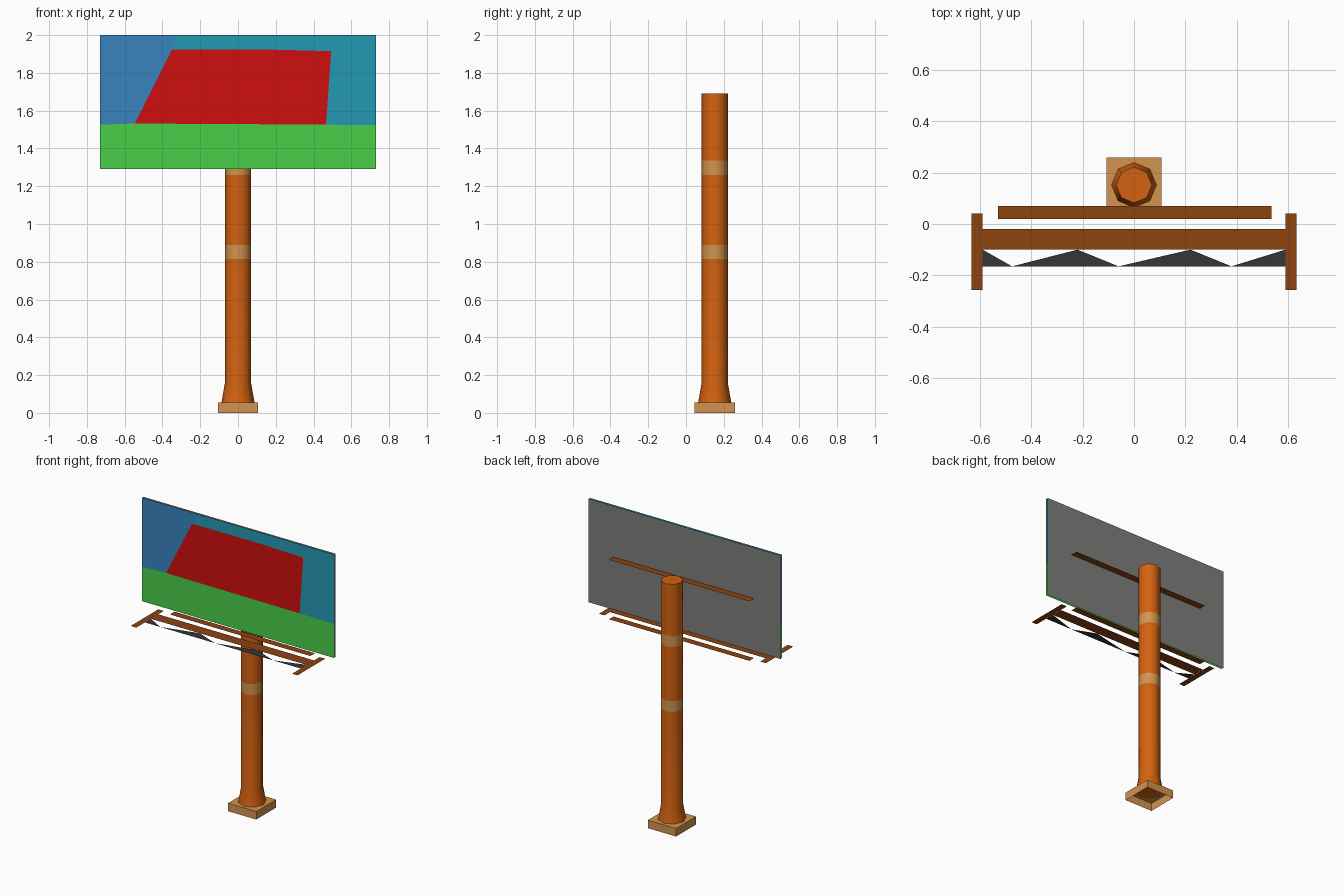
import bpy, math

if "Cube" in bpy.data.objects:
    bpy.data.objects.remove(bpy.data.objects["Cube"])


def material(name, r, g, b):
    lin = [((c / 255 + 0.055) / 1.055) ** 2.4 if c > 10 else c / 255 / 12.92 for c in (r, g, b)]
    m = bpy.data.materials.new(name)
    m.diffuse_color = (*lin, 1)
    m.use_nodes = True
    m.node_tree.nodes["Principled BSDF"].inputs["Base Color"].default_value = m.diffuse_color
    return m


ORANGE = material("orange_paint", 212, 98, 16)
TAN = material("tan_paint", 210, 148, 80)
BROWN = material("brown_rail", 140, 67, 16)
CHARCOAL = material("charcoal", 54, 54, 54)
GREY = material("grey_back", 126, 128, 125)
BLUE = material("blue", 56, 132, 190)
TEAL = material("teal", 37, 152, 180)
GREEN = material("green", 74, 205, 72)
RED = material("red", 208, 14, 14)


def mesh_object(name, verts, faces, mats):
    me = bpy.data.meshes.new(name)
    me.from_pydata(verts, [], faces)
    for m in mats:
        me.materials.append(m)
    ob = bpy.data.objects.new(name, me)
    bpy.context.collection.objects.link(ob)
    return ob


def front_plate(name, pts, y, mat):
    """Flat upright polygon from (x, z) points."""
    return mesh_object(name, [(x, y, z) for x, z in pts], [range(len(pts))], [mat])


def flat_strip(name, x0, x1, y0, y1, z, mat=BROWN):
    """Flat horizontal rectangle."""
    return mesh_object(name, [(x0, y0, z), (x1, y0, z), (x1, y1, z), (x0, y1, z)],
                       [(0, 1, 2, 3)], [mat])


# Pole: eight-sided profile with flared foot and two tan bands
PY, SIDES = 0.152, 8
profile = [(0.088, 0.053), (0.07, 0.155), (0.07, 0.815), (0.07, 0.89),
           (0.07, 1.26), (0.07, 1.335), (0.07, 1.69)]
verts = [(r * math.cos(2 * math.pi * i / SIDES), PY + r * math.sin(2 * math.pi * i / SIDES), z)
         for r, z in profile for i in range(SIDES)]
faces = [(k * SIDES + i, k * SIDES + (i + 1) % SIDES,
          (k + 1) * SIDES + (i + 1) % SIDES, (k + 1) * SIDES + i)
         for k in range(len(profile) - 1) for i in range(SIDES)]
last = (len(profile) - 1) * SIDES
faces += [range(last, last + SIDES), range(SIDES - 1, -1, -1)]
pole = mesh_object("pole", verts, faces, [ORANGE, TAN])
for p in pole.data.polygons:
    z = p.center.z
    p.material_index = int(0.815 < z < 0.89 or 1.26 < z < 1.335)
bpy.context.view_layer.objects.active = pole
pole.select_set(True)
bpy.ops.object.shade_smooth_by_angle(angle=math.radians(50))

# Base plate: shallow box, open underneath
bx, y0, y1, h = 0.107, 0.045, 0.26, 0.055
ring = [(-bx, y0), (bx, y0), (bx, y1), (-bx, y1)]
mesh_object("base_plate", [(x, y, z) for z in (0, h) for x, y in ring],
            [(i, (i + 1) % 4, 4 + (i + 1) % 4, 4 + i) for i in range(4)] + [(4, 5, 6, 7)], [TAN])

# Sign face: coloured areas share edges in one plane
YF, YB = 0.002, 0.016
L, R, TOP, BOT = -0.73, 0.73, 2.0, 1.29
a, b, b2, c, d = (-0.35, 1.923), (0.185, 1.923), (0.493, 1.915), (0.466, 1.526), (-0.546, 1.532)
lm, rm, tm = (L, 1.526), (R, 1.523), (-0.323, TOP)
front_plate("sign_red_panel", [d, c, b2, b, a], YF, RED)
front_plate("sign_blue_panel", [lm, d, a, tm, (L, TOP)], YF, BLUE)
front_plate("sign_teal_panel", [a, b, b2, c, rm, (R, TOP), tm], YF, TEAL)
front_plate("sign_green_panel", [(L, BOT), (R, BOT), rm, c, d, lm], YF, GREEN)
front_plate("sign_back", [(R, BOT), (L, BOT), (L, TOP), (R, TOP)], YB, GREY)

# Support rails behind and below the sign
ZW = 1.245
flat_strip("upper_back_rail", -0.53, 0.535, 0.02, 0.07, 1.653)
flat_strip("lower_back_rail", -0.53, 0.535, 0.02, 0.07, ZW)

# Catwalk with end brackets
flat_strip("catwalk", -0.59, 0.59, -0.10, -0.02, ZW)
for side, x in (("left", -0.612), ("right", 0.612)):
    flat_strip(side + "_bracket", x - 0.021, x + 0.021, -0.258, 0.04, ZW)

# Dark zigzag bracing along the catwalk's front edge
n, f = -0.10, -0.165
tris = [[(-0.59, n), (-0.59, f), (-0.475, f)], [(-0.475, f), (-0.06, f), (-0.22, n)],
        [(-0.06, f), (0.38, f), (0.22, n)], [(0.38, f), (0.59, f), (0.59, n)]]
mesh_object("catwalk_bracing", [(x, y, ZW) for t in tris for x, y in t],
            [(3 * i, 3 * i + 1, 3 * i + 2) for i in range(4)], [CHARCOAL])
